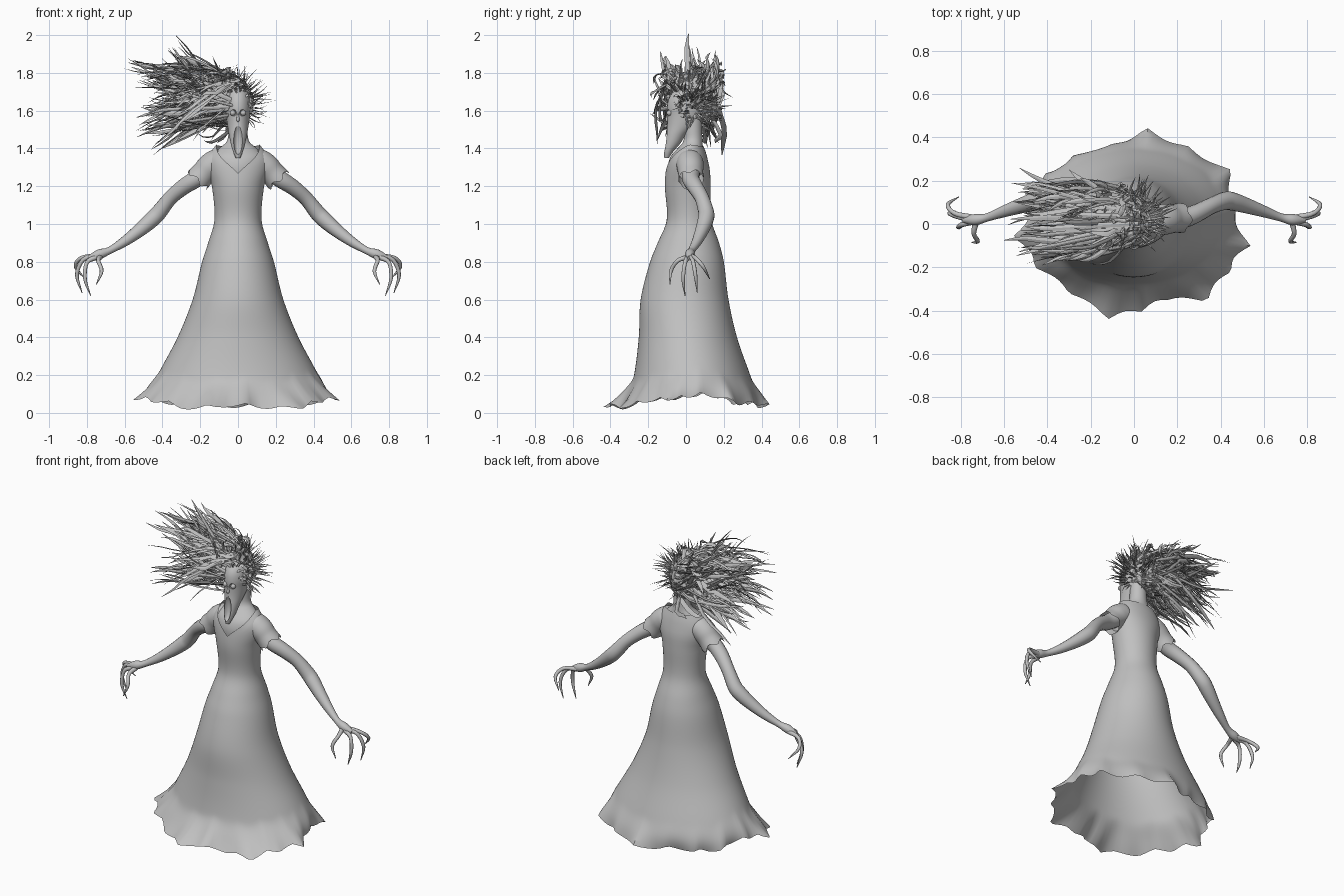
import bpy, bmesh, math, random
from mathutils import Vector as V

if "Cube" in bpy.data.objects:
    bpy.data.objects.remove(bpy.data.objects["Cube"])

random.seed(11)
grey = bpy.data.materials.new("ash_grey")
grey.diffuse_color = (0.53, 0.53, 0.53, 1)
grey.use_nodes = True
grey.node_tree.nodes["Principled BSDF"].inputs["Base Color"].default_value = grey.diffuse_color


def finish(name, bm, angle=50):
    bmesh.ops.recalc_face_normals(bm, faces=bm.faces)
    me = bpy.data.meshes.new(name)
    bm.to_mesh(me)
    bm.free()
    for p in me.polygons:
        p.use_smooth = True
    me.set_sharp_from_angle(angle=math.radians(angle))
    me.materials.append(grey)
    ob = bpy.data.objects.new(name, me)
    bpy.context.collection.objects.link(ob)
    return ob


def loft(bm, rings, cap_start=True, cap_end=True):
    vs = [[bm.verts.new(p) for p in r] for r in rings]
    n = len(vs[0])
    for a, b in zip(vs, vs[1:]):
        for i in range(n):
            bm.faces.new((a[i], a[(i + 1) % n], b[(i + 1) % n], b[i]))
    if cap_start:
        bm.faces.new(vs[0][::-1])
    if cap_end:
        bm.faces.new(vs[-1])


def sample(table, z):
    """Smooth value of a table whose first column is the key."""
    z = min(max(z, table[0][0]), table[-1][0])
    k = max(i for i in range(len(table) - 1) if table[i][0] <= z)
    a, b = table[k], table[k + 1]
    p, q = table[max(k - 1, 0)], table[min(k + 2, len(table) - 1)]
    h = b[0] - a[0]
    t = (z - a[0]) / h
    out = []
    for j in range(1, len(a)):
        m0 = (b[j] - p[j]) / (b[0] - p[0]) * h
        m1 = (q[j] - a[j]) / (q[0] - a[0]) * h
        out.append((2*t**3 - 3*t*t + 1) * a[j] + (t**3 - 2*t*t + t) * m0
                   + (3*t*t - 2*t**3) * b[j] + (t**3 - t*t) * m1)
    return out


def oval(table, z, a):
    hw, yf, yb = sample(table, z)
    return V((hw * math.cos(a), (yf + yb) / 2 + (yb - yf) / 2 * math.sin(a), z))


def body(bm, table, rings, seg):
    z0, z1 = table[0][0], table[-1][0]
    loft(bm, [[oval(table, z0 + (z1 - z0) * i / rings, 2 * math.pi * j / seg)
               for j in range(seg)] for i in range(rings + 1)])


def tube(bm, pts, steps=4, seg=10, flat=1.0, caps=True, ragged=0.0, up=(0.1, 1, 0.15)):
    """Tapered tube through (x, y, z, radius) points."""
    tab = [(i, *p) for i, p in enumerate(pts)]
    n = (len(pts) - 1) * steps
    path = [sample(tab, i / steps) for i in range(n + 1)]
    co = [V(p[:3]) for p in path]
    nrm, rings = V(up), []
    for i, c in enumerate(co):
        t = (co[min(i + 1, n)] - co[max(i - 1, 0)]).normalized()
        nrm = (nrm - t * nrm.dot(t)).normalized()
        side = t.cross(nrm)
        r = max(path[i][3], 0.0004)
        ring = []
        for j in range(seg):
            a = 2 * math.pi * j / seg
            p = c + (nrm * math.cos(a) + side * math.sin(a) * flat) * r
            if ragged and i == n:
                p += t * ragged * math.sin(5 * a)
            ring.append(p)
        rings.append(ring)
    loft(bm, rings, caps, caps)


# Dress: flared open gown with a torn hem and V neckline
DRESS = [(0, .48, -.32, .39), (.1, .465, -.305, .375), (.2, .425, -.275, .34),
         (.4, .32, -.25, .27), (.6, .24, -.24, .225), (.8, .19, -.19, .2),
         (.9, .158, -.15, .175), (1.02, .125, -.102, .135), (1.2, .138, -.112, .13),
         (1.28, .16, -.107, .127), (1.34, .165, -.095, .115),
         (1.38, .145, -.075, .105), (1.42, .115, -.04, .09)]
HEM = [(-.56, -.06), (-.46, -.2), (-.3, -.32), (-.12, -.44), (.03, -.41),
       (.16, -.35), (.34, -.36), (.45, -.22), (.54, -.1), (.47, .06), (.45, .25),
       (.25, .36), (.06, .445), (-.1, .37), (-.28, .32), (-.42, .23), (-.49, .08)]
hem = sorted((math.atan2(y, x) % (2 * math.pi), math.hypot(x, y)) for x, y in HEM)
hem = [(hem[-1][0] - 2 * math.pi, hem[-1][1])] + hem + [(hem[0][0] + 2 * math.pi, hem[0][1])]


def hem_at(a):
    """Radius at an angle and how far it lies between two torn points."""
    for (a0, r0), (a1, r1) in zip(hem, hem[1:]):
        if a0 <= a <= a1:
            f = (a - a0) / (a1 - a0)
            dip = math.sin(math.pi * f)
            return (r0 + (r1 - r0) * f) * (1 - .07 * dip), dip


bm = bmesh.new()
SEG, ROWS = 108, 64
cols = []
for j in range(SEG):
    a = 2 * math.pi * j / SEG
    c, s = math.cos(a), math.sin(a)
    dip = hem_at(a)[1]
    low = .045 + .06 * c ** 4 + (.01 * s if s > 0 else 0) - .022 * dip + .008 * math.sin(7 * a)
    top = 1.27 + .15 * abs(c) if s < 0 else 1.42 - .01 * s
    col = []
    for i in range(ROWS + 1):
        z = low + (top - low) * (i / ROWS) ** 1.25
        p = oval(DRESS, z, a)
        w = max(0, 1 - (z - low) / .15) ** 2
        ang = math.atan2(p.y, p.x) % (2 * math.pi)
        r = hem_at(ang)[0]
        col.append(p.lerp(V((r * math.cos(ang), r * math.sin(ang), z)), w))
    cols.append(col)
loft(bm, [[col[i] for col in cols] for i in range(ROWS + 1)], False, False)
finish("dress", bm)

# Chest and neck
bm = bmesh.new()
body(bm, [(1.22, .1, -.09, .1), (1.3, .13, -.097, .11), (1.36, .135, -.08, .1),
          (1.4, .1, -.045, .09), (1.435, .06, -.015, .088), (1.5, .05, -.01, .085),
          (1.6, .05, -.01, .085)], 24, 32)
finish("neck_and_chest", bm)

# Head with long jaw; the gaping mouth is carved out
bm = bmesh.new()
body(bm, [(1.35, .012, -.115, -.09), (1.38, .025, -.119, -.07), (1.42, .037, -.116, -.035),
          (1.47, .047, -.108, 0), (1.52, .056, -.1, .05), (1.57, .063, -.098, .085),
          (1.62, .068, -.1, .095), (1.67, .063, -.088, .092), (1.71, .045, -.055, .07),
          (1.73, .012, -.01, .03)], 36, 32)
head = finish("head", bm)


def ball(bm, centre, scale, seg=16):
    vs = bmesh.ops.create_uvsphere(bm, u_segments=seg, v_segments=seg // 2 + 2, radius=1)["verts"]
    for v in vs:
        v.co = V(centre) + V(v.co[k] * scale[k] for k in range(3))


bm = bmesh.new()
ball(bm, (0, -.125, 1.452), (.027, .042, .085), 24)
for s in (1, -1):
    ball(bm, (s * .028, -.1, 1.588), (.02, .018, .02), 20)
cutter = finish("mouth_and_socket_cutter", bm)
cutter.hide_render = True
mod = head.modifiers.new("carve", 'BOOLEAN')
mod.operation, mod.object, mod.solver = 'DIFFERENCE', cutter, 'EXACT'
bpy.context.view_layer.objects.active = head
bpy.ops.object.modifier_apply(modifier=mod.name)
bpy.data.objects.remove(cutter)
head.data.set_sharp_from_angle(angle=math.radians(40))

# Eyes and nose
bm = bmesh.new()
for s in (1, -1):
    ball(bm, (s * .028, -.088, 1.588), (.015, .015, .015))
finish("eyes", bm)
bm = bmesh.new()
tube(bm, [(0, -.094, 1.595, .004), (0, -.099, 1.57, .006), (0, -.101, 1.55, .009), (0, -.097, 1.542, .003)])
finish("nose", bm)

# Sleeves, arms and clawed hands, one per side
FINGERS = [[(.75, .03, .83, .015), (.83, .05, .82, .011), (.86, .09, .775, .01), (.81, .125, .71, .002)],
           [(.75, .02, .83, .015), (.82, .035, .81, .011), (.853, .05, .73, .01), (.825, .06, .635, .002)],
           [(.75, .01, .825, .015), (.8, -.005, .795, .011), (.81, -.015, .71, .01), (.78, -.005, .62, .002)],
           [(.73, .01, .825, .015), (.74, -.045, .805, .011), (.722, -.08, .75, .01), (.75, -.085, .68, .002)]]
ARM = [(.14, .03, 1.3, .05), (.22, .025, 1.24, .046), (.29, .05, 1.195, .042),
       (.36, .085, 1.135, .038), (.42, .107, 1.06, .042), (.46, .103, 1.02, .042),
       (.52, .085, .968, .036), (.6, .058, .908, .027), (.68, .03, .86, .019),
       (.735, .02, .84, .026), (.79, .02, .82, .013)]
SLEEVE = [(.06, .025, 1.335, .03), (.1, .02, 1.33, .068), (.145, .022, 1.305, .071),
          (.18, .025, 1.27, .066), (.212, .028, 1.235, .069)]
for s, side in ((1, "left"), (-1, "right")):
    flip = lambda pts: [(s * x, y, z, r) for x, y, z, r in pts]
    bm = bmesh.new()
    tube(bm, flip(SLEEVE), 5, 30, caps=False, ragged=.012)
    finish(side + "_sleeve", bm)
    bm = bmesh.new()
    tube(bm, flip(ARM), 4, 16)
    finish(side + "_arm", bm)
    bm = bmesh.new()
    for f in FINGERS:
        tube(bm, flip(f), 4, 8)
    finish(side + "_fingers", bm)

# Windswept hair: broad ragged locks blown to one side, then short wisps
U = random.uniform


def scalp():
    while True:
        d = V((U(-1, 1), U(-1, 1), U(-.5, 1)))
        if .2 < d.length < 1:
            d.normalize()
            if not (d.y < -.2 and d.z < .6 and abs(d.x) < .85):
                return d, V((0, .01, 1.635)) + V((d.x * .062, d.y * .09, d.z * .09))


def lock(bm, tip, width):
    d, root = scalp()
    if d.y * tip.y < 0:                     # keep locks on their own side
        tip = V((tip.x, -tip.y, tip.z))
    near = root + d * .06 + V((-.05, 0, .01))
    mid = root.lerp(tip, .55) + V((0, d.y * .06, d.z * .05 + U(-.02, .03)))
    tip = tip + V((0, U(-.02, .02), U(-.03, .03)))
    late = mid.lerp(tip, .6) + V((0, U(-.015, .015), U(-.02, .02)))
    tube(bm, [(*root, width * .6), (*near, width), (*mid, width * 1.2), (*late, width),
              (*tip, .0008)], 2, 4, flat=.3, up=(U(-.2, .2), 1, U(-.9, .9)))


# Clump ends (x, z) with the number of locks in each
CLUMPS = [(-.33, 1.87, 12), (-.53, 1.83, 14), (-.48, 1.76, 26), (-.36, 1.81, 34),
          (-.25, 1.76, 30), (-.38, 1.68, 34), (-.45, 1.6, 26), (-.48, 1.51, 12),
          (-.34, 1.58, 24), (-.4, 1.43, 10), (-.18, 1.5, 14), (-.2, 1.82, 30),
          (-.08, 1.8, 20), (-.24, 1.64, 26)]
bm = bmesh.new()
for x, z, count in CLUMPS:
    for i in range(count):
        lock(bm, V((x + U(-.07, .07), U(-.18, .19), z + U(-.05, .05))), U(.006, .012))
for tip in [(-.34, 0, 1.985), (-.32, .01, 1.96), (-.37, -.03, 1.93), (-.58, -.05, 1.87),
            (-.6, .06, 1.81), (-.57, .02, 1.84), (-.53, -.24, 1.62), (-.45, -.2, 1.34),
            (-.54, -.1, 1.55), (-.4, .12, 1.4), (-.25, -.21, 1.8), (-.3, .25, 1.66),
            (-.18, .1, 1.42), (-.5, .15, 1.48)]:
    lock(bm, V(tip), .012)
finish("long_hair", bm, 30)

bm = bmesh.new()
for i in range(180):
    d, root = scalp()
    d = (d + V((.3, 0, .1))).normalized()
    ln = U(.05, .13)
    bend = V((U(-.03, .03), U(-.03, .03), U(-.02, .03)))
    tube(bm, [(*root, .004), (*(root + d * ln * .5), .006), (*(root + d * ln + bend), .0006)],
         3, 4, flat=.35)
finish("short_hair", bm, 30)
